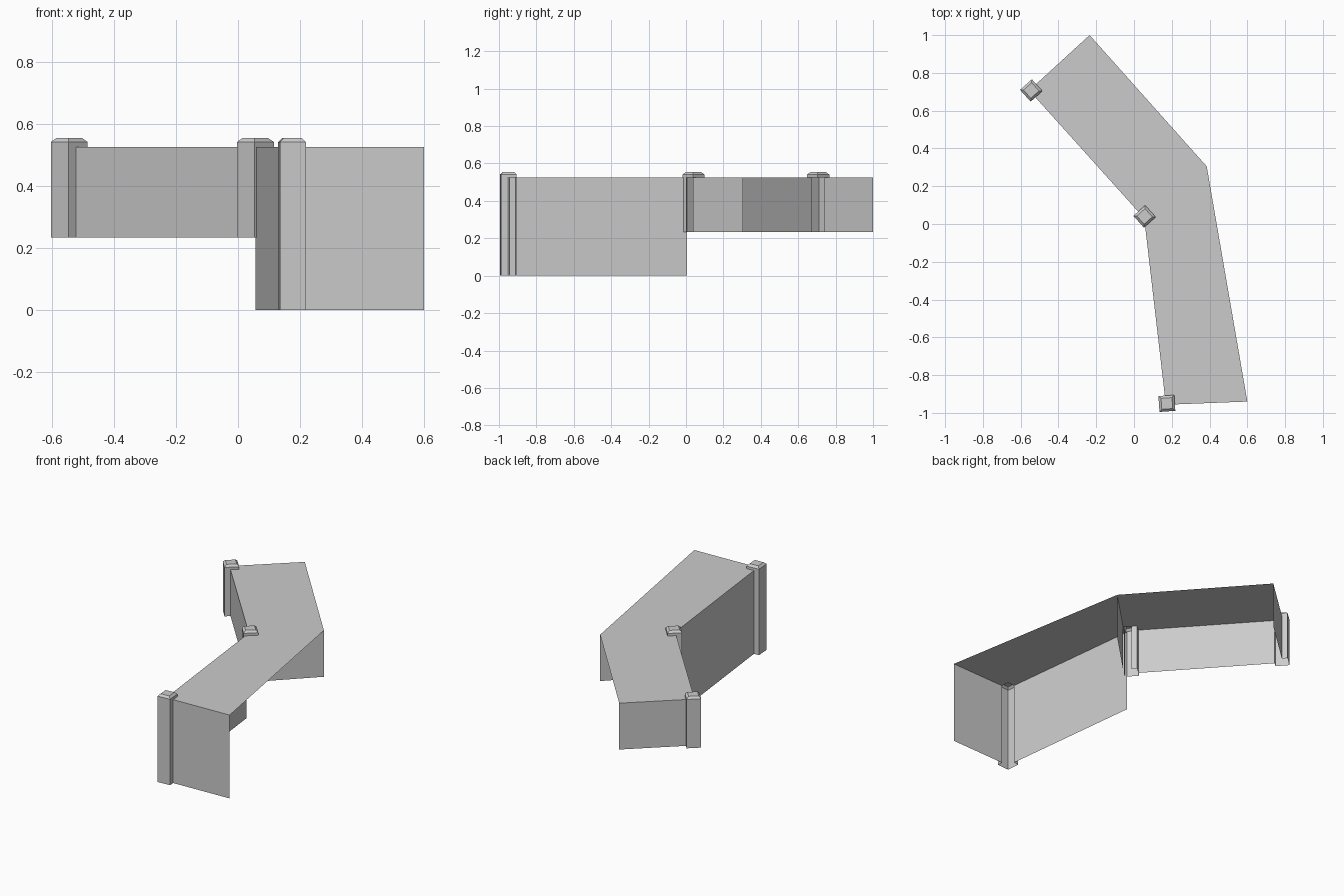
import bpy
from math import cos, sin, radians

if "Cube" in bpy.data.objects:
    bpy.data.objects.remove(bpy.data.objects["Cube"])

TOP, MID = 0.525, 0.233      # roof height, underside of the raised section
H, W = 0.042, -0.008         # post half width, where walls meet the post


def add_mesh(name, verts, faces):
    mesh = bpy.data.meshes.new(name)
    mesh.from_pydata(verts, [], faces)
    mesh.update()
    ob = bpy.data.objects.new(name, mesh)
    bpy.context.collection.objects.link(ob)
    return ob


def strip(rings):
    """Side faces between equally long rings of points; returns verts, faces."""
    n = len(rings[0])
    verts = [v for r in rings for v in r]
    faces = [(k * n + i, k * n + i + 1, (k + 1) * n + i + 1, (k + 1) * n + i)
             for k in range(len(rings) - 1) for i in range(n - 1)]
    return verts, faces


def wall(name, path, z0, z1=TOP):
    return add_mesh(name, *strip([[(x, y, z) for x, y in path] for z in (z0, z1)]))


class Post:
    def __init__(self, x, y, angle):
        self.x, self.y, self.a = x, y, radians(angle)

    def at(self, u, v):
        c, s = cos(self.a), sin(self.a)
        return (self.x + u * c - v * s, self.y + u * s + v * c)

    def build(self, name, z0):
        # shaft wraps only the outside of the corner
        path = [(W, H), (-H, H), (-H, -H), (H, -H), (H, W)]
        wall(name + "_shaft", [self.at(*p) for p in path], z0)
        # square cap with a bevelled top
        rings = []
        for r, z in ((H, TOP), (H, 0.541), (0.029, 0.554)):
            sq = [(-r, -r), (r, -r), (r, r), (-r, r), (-r, -r)]
            rings.append([self.at(*p) + (z,) for p in sq])
        verts, faces = strip(rings)
        add_mesh(name + "_cap", verts, faces + [(10, 11, 12, 13)])


near = Post(0.174, -0.95, 4)
middle = Post(0.056, 0.04, -48)
far = Post(-0.544, 0.707, -48)
bend_outer, near_outer, far_outer = (0.385, 0.305), (0.6, -0.94), (-0.235, 1.0)
bend_low = (0.057, 0.005)

# Corner posts
near.build("near_post", 0)
middle.build("middle_post", MID)
far.build("far_post", MID)

# Tall front section walls
wall("near_end_wall", [near.at(H, W), near_outer], 0)
wall("tall_side_wall", [near.at(W, H), bend_low], 0)

# Raised back section walls
wall("raised_side_wall", [far.at(H, W), middle.at(-H, W)], MID)
wall("far_end_wall", [far.at(W, H), far_outer], MID)
wall("divider_wall", [middle.at(H, H), bend_outer], MID)

# Flat roof over both sections, notched around the posts
roof = [near.at(H, W), near_outer, bend_outer, far_outer,
        far.at(W, H), far.at(H, H), far.at(H, W),
        middle.at(-H, W), middle.at(-H, H), middle.at(H, H), middle.at(H, W),
        bend_low, near.at(W, H), near.at(H, H)]
add_mesh("roof", [p + (TOP,) for p in roof], [tuple(range(len(roof)))])
